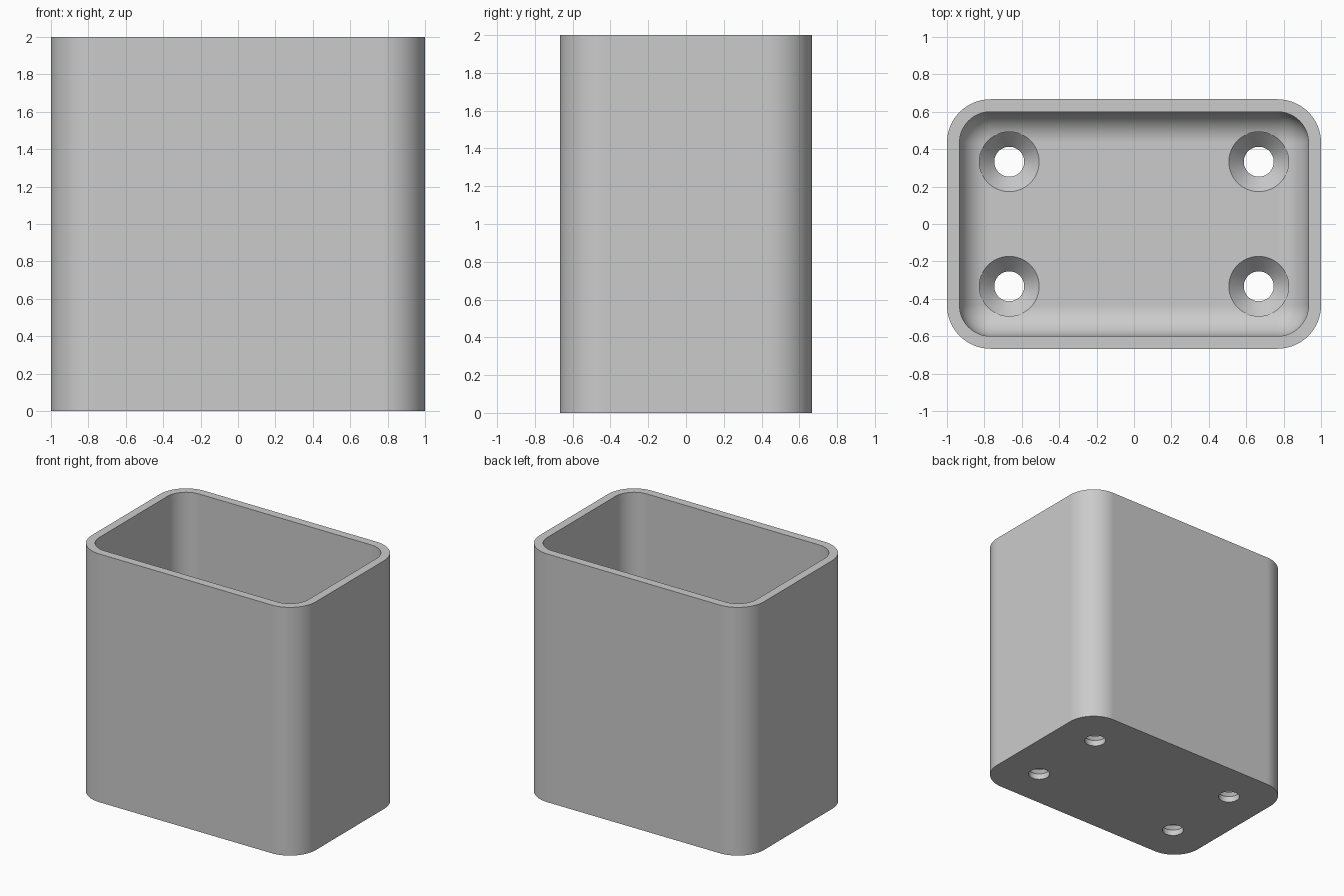
import bpy, bmesh, math
from mathutils import Vector

HX, HY, HEIGHT = 1.0, 0.667, 2.0
WALL, FLOOR = 0.067, 0.133
CORNER, FILLET = 0.233, 0.166
HOLE_X, HOLE_Y = 0.667, 0.333
HOLE_R, SINK_R, SINK_Z = 0.08, 0.16, 0.047
SEG = 16

if "Cube" in bpy.data.objects:
    bpy.data.objects.remove(bpy.data.objects["Cube"], do_unlink=True)

grey = bpy.data.materials.new("light grey")
grey.use_nodes = True
colour = (0.6, 0.6, 0.6, 1)
grey.diffuse_color = colour
grey.node_tree.nodes["Principled BSDF"].inputs["Base Color"].default_value = colour


def rounded_ring(bm, inset, radius, z):
    """Rounded rectangle of vertices, inset from the outer size."""
    cx, cy = HX - inset - radius, HY - inset - radius
    ring = []
    for k, (sx, sy) in enumerate([(1, 1), (-1, 1), (-1, -1), (1, -1)]):
        for i in range(SEG + 1):
            a = math.pi / 2 * (k + i / SEG)
            ring.append(bm.verts.new((sx * cx + radius * math.cos(a),
                                      sy * cy + radius * math.sin(a), z)))
    return ring


def round_ring(bm, centre, radius, z, n=48):
    return [bm.verts.new(centre + Vector((radius * math.cos(math.tau * i / n),
                                          radius * math.sin(math.tau * i / n), z)))
            for i in range(n)]


def skin(bm, rings):
    """Join successive rings with quads and cap both ends."""
    for a, b in zip(rings, rings[1:]):
        for i in range(len(a)):
            j = (i + 1) % len(a)
            bm.faces.new((a[i], a[j], b[j], b[i]))
    bm.faces.new(rings[0][::-1])
    bm.faces.new(rings[-1])


def finish(bm, name):
    bmesh.ops.remove_doubles(bm, verts=bm.verts, dist=0.0005)
    bmesh.ops.recalc_face_normals(bm, faces=bm.faces)
    mesh = bpy.data.meshes.new(name)
    bm.to_mesh(mesh)
    bm.free()
    mesh.materials.append(grey)
    ob = bpy.data.objects.new(name, mesh)
    bpy.context.collection.objects.link(ob)
    return ob


# Open box: outer wall, rim, inner wall, then the filleted floor
bm = bmesh.new()
rings = [rounded_ring(bm, 0, CORNER, 0), rounded_ring(bm, 0, CORNER, HEIGHT),
         rounded_ring(bm, WALL, FILLET, HEIGHT)]
for i in range(SEG + 1):
    a = math.pi / 2 * i / SEG
    shrink = FILLET * (1 - math.cos(a))
    rings.append(rounded_ring(bm, WALL + shrink, FILLET - shrink,
                              FLOOR + FILLET * (1 - math.sin(a))))
skin(bm, rings)
box = finish(bm, "open_box")

# Four countersunk screw holes
bm = bmesh.new()
for sx in (-1, 1):
    for sy in (-1, 1):
        c = Vector((sx * HOLE_X, sy * HOLE_Y, 0))
        skin(bm, [round_ring(bm, c, r, z) for r, z in
                  ((HOLE_R, -0.1), (HOLE_R, SINK_Z), (SINK_R, FLOOR), (SINK_R, FLOOR + 0.2))])
cutter = finish(bm, "screw_hole_cutter")
cutter.hide_render = True

bpy.ops.object.select_all(action='DESELECT')
box.select_set(True)
bpy.context.view_layer.objects.active = box
cut = box.modifiers.new("screw holes", 'BOOLEAN')
cut.operation, cut.solver, cut.object = 'DIFFERENCE', 'EXACT', cutter
bpy.ops.object.modifier_apply(modifier=cut.name)
bpy.data.objects.remove(cutter, do_unlink=True)

# Smooth rounds, crisp rims, flat panels
bpy.ops.object.shade_smooth_by_angle(angle=math.radians(30))
flat = box.modifiers.new("flat panels", 'WEIGHTED_NORMAL')
flat.keep_sharp = True
